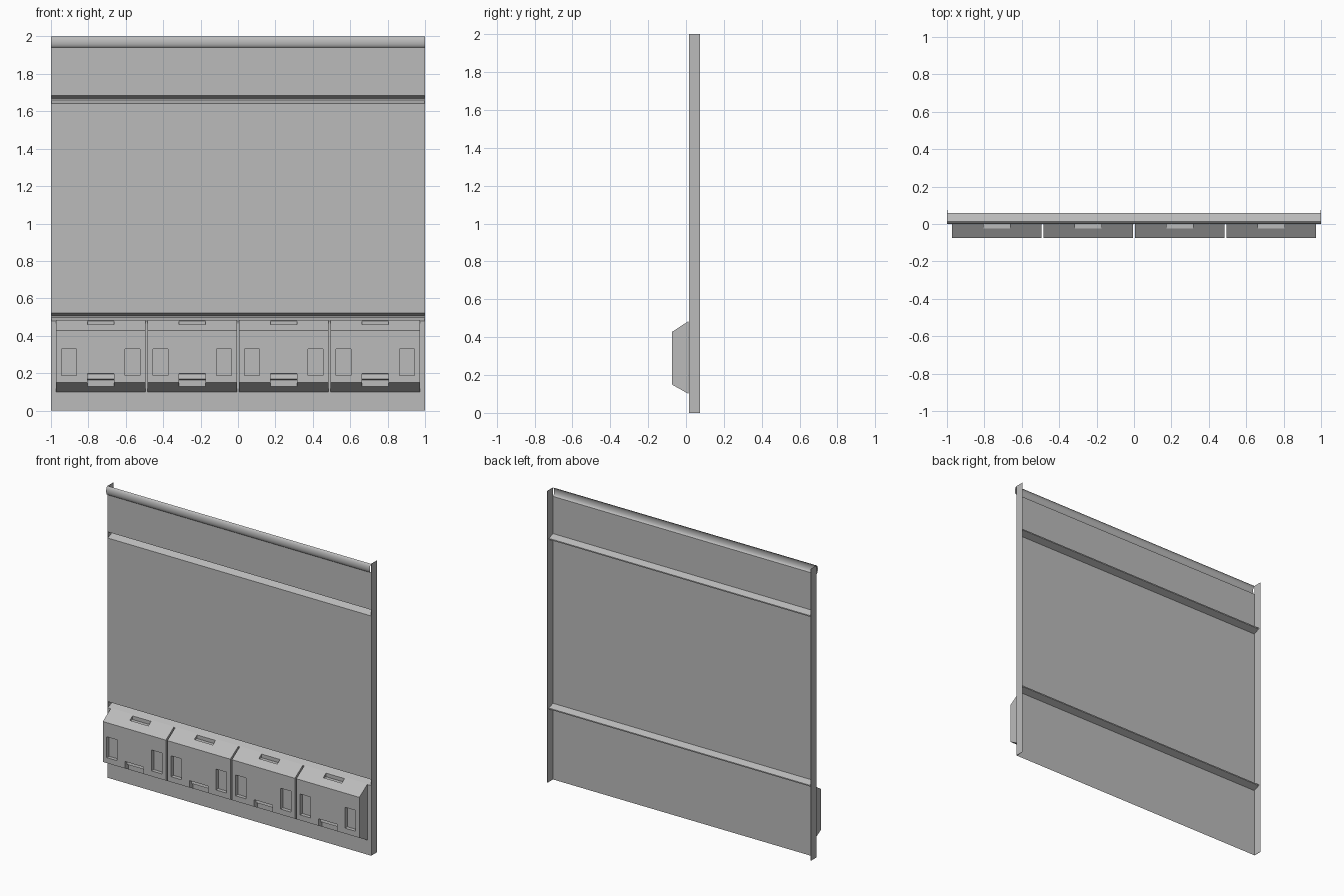
import bpy, bmesh, math

cube = bpy.data.objects.get("Cube")
if cube:
    bpy.data.objects.remove(cube, do_unlink=True)

grey = bpy.data.materials.new("plain_grey")
grey.use_nodes = True
colour = (0.5, 0.5, 0.5, 1)
grey.diffuse_color = colour
grey.node_tree.nodes["Principled BSDF"].inputs["Base Color"].default_value = colour


def extrude_profile(name, profile, x0, x1, closed=True):
    """Sweep a (y, z) profile along x; closed profiles become solids."""
    bm = bmesh.new()
    a = [bm.verts.new((x0, y, z)) for y, z in profile]
    b = [bm.verts.new((x1, y, z)) for y, z in profile]
    n = len(profile)
    for i in range(n if closed else n - 1):
        j = (i + 1) % n
        bm.faces.new((a[i], b[i], b[j], a[j]))
    if closed:
        bm.faces.new(a)
        bm.faces.new(b[::-1])
        bmesh.ops.recalc_face_normals(bm, faces=bm.faces[:])
    mesh = bpy.data.meshes.new(name)
    bm.to_mesh(mesh)
    bm.free()
    mesh.materials.append(grey)
    ob = bpy.data.objects.new(name, mesh)
    bpy.context.collection.objects.link(ob)
    return ob


def block(name, x0, x1, y0, y1, z0, z1):
    return extrude_profile(name, [(y0, z0), (y1, z0), (y1, z1), (y0, z1)], x0, x1)


# Folded sheet with two grooves and a rolled top edge
WALL, DEEP = 0.015, 0.059


def groove(z):
    return [(WALL, z - 0.042), (DEEP, z - 0.024), (DEEP, z - 0.016), (WALL, z)]


roll = [(WALL - 0.015 * math.sin(t), 1.97 - 0.03 * math.cos(t))
        for t in (math.pi * i / 12 for i in range(13))]
sheet = [(WALL, 0)] + groove(0.522) + groove(1.685) + roll
panel = extrude_profile("back_panel", sheet, -1, 1, closed=False)

# Side flanges, thin sheet metal turned backwards
for side, x in (("right", -1), ("left", 1)):
    inner = x * 0.998
    block(side + "_flange", min(x, inner), max(x, inner), WALL, 0.075, 0, 2)

# Row of four bins with pockets, top slots and handle notches
bin_profile = [(0.014, 0.10), (-0.075, 0.15), (-0.075, 0.427), (0.014, 0.485)]
notch_profile = [(-0.1, 0.2), (-0.05, 0.195), (-0.055, 0.17),
                 (-0.039, 0.163), (-0.039, 0.13), (-0.1, 0.13)]
half = 0.239
for i in range(4):
    c = (i - 1.5) * 0.489
    bin_ob = extrude_profile(f"bin_{i + 1}", bin_profile, c - half, c + half)
    cutters = [
        block("pocket_cutter", c - 0.21, c - 0.13, -0.1, -0.05, 0.187, 0.33),
        block("pocket_cutter", c + 0.13, c + 0.21, -0.1, -0.05, 0.187, 0.33),
        block("slot_cutter", c - 0.07, c + 0.07, -0.024, 0.006, 0.455, 0.55),
        extrude_profile("notch_cutter", notch_profile, c - 0.07, c + 0.07),
    ]
    for cutter in cutters:
        cutter.hide_render = True
        cutter.hide_set(True)
        cutter.display_type = 'WIRE'
        mod = bin_ob.modifiers.new("cut", 'BOOLEAN')
        mod.operation = 'DIFFERENCE'
        mod.solver = 'EXACT'
        mod.object = cutter

# Smooth only the rolled edge
bpy.ops.object.select_all(action='DESELECT')
panel.select_set(True)
bpy.context.view_layer.objects.active = panel
bpy.ops.object.shade_smooth_by_angle(angle=math.radians(30))
